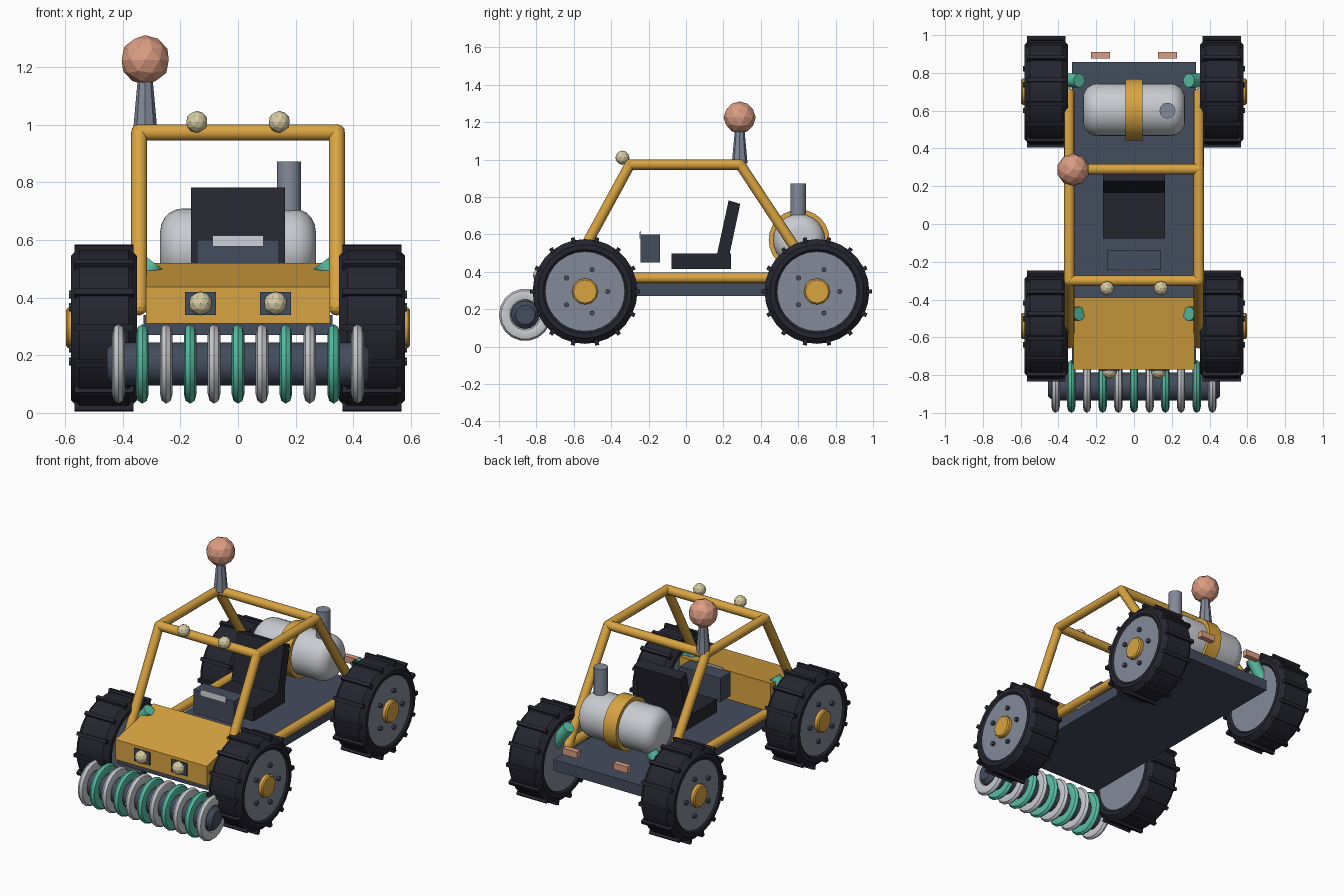
import bpy, bmesh, math
from mathutils import Vector, Matrix

if "Cube" in bpy.data.objects:
    bpy.data.objects.remove(bpy.data.objects["Cube"])


def material(name, hexcode):
    m = bpy.data.materials.new(name)
    rgb = [int(hexcode[i:i + 2], 16) / 255 for i in (0, 2, 4)]
    lin = [c / 12.92 if c <= 0.04045 else ((c + 0.055) / 1.055) ** 2.4 for c in rgb]
    m.diffuse_color = (*lin, 1)
    m.use_nodes = True
    m.node_tree.nodes["Principled BSDF"].inputs["Base Color"].default_value = m.diffuse_color
    return m


YELLOW = material("mustard paint", "D9A441")
SLATE = material("slate metal", "444C5D")
BLACK = material("black rubber", "252530")
STEEL = material("mid grey metal", "838B99")
SILVER = material("pale grey metal", "C8CBD0")
TEAL = material("teal paint", "58BFA5")
SALMON = material("salmon plastic", "DB9C82")
CREAM = material("cream glass", "D6CBA3")


def finish(name, bm, mat, smooth=False):
    bmesh.ops.recalc_face_normals(bm, faces=bm.faces)
    me = bpy.data.meshes.new(name)
    bm.to_mesh(me)
    bm.free()
    me.materials.append(mat)
    ob = bpy.data.objects.new(name, me)
    bpy.context.collection.objects.link(ob)
    if smooth:
        bpy.ops.object.select_all(action='DESELECT')
        ob.select_set(True)
        bpy.context.view_layer.objects.active = ob
        bpy.ops.object.shade_smooth_by_angle(angle=math.radians(35))
    return ob


def box(name, x, y, z, mat):
    """Box from (min, max) ranges."""
    bm = bmesh.new()
    bmesh.ops.create_cube(bm, size=1)
    for v in bm.verts:
        v.co = [r[0] if c < 0 else r[1] for c, r in zip(v.co, (x, y, z))]
    return finish(name, bm, mat)


def prism(name, profile, x0, x1, mat):
    """Side profile (y, z) extruded along x."""
    bm = bmesh.new()
    f = bm.faces.new([bm.verts.new((x0, y, z)) for y, z in profile])
    ext = bmesh.ops.extrude_face_region(bm, geom=[f])["geom"]
    bmesh.ops.translate(bm, vec=(x1 - x0, 0, 0),
                        verts=[g for g in ext if isinstance(g, bmesh.types.BMVert)])
    return finish(name, bm, mat)


def add_rod(bm, a, b, r, r2=None, seg=12):
    a, b = Vector(a), Vector(b)
    rot = (b - a).to_track_quat('Z', 'Y').to_matrix().to_4x4()
    bmesh.ops.create_cone(bm, cap_ends=True, segments=seg, radius1=r,
                          radius2=r if r2 is None else r2, depth=(b - a).length,
                          matrix=Matrix.Translation((a + b) / 2) @ rot)


def rod(name, a, b, r, mat, r2=None, seg=12):
    bm = bmesh.new()
    add_rod(bm, a, b, r, r2, seg)
    return finish(name, bm, mat, True)


def ball(name, c, r, mat, sub=2):
    bm = bmesh.new()
    bmesh.ops.create_icosphere(bm, subdivisions=sub, radius=r, matrix=Matrix.Translation(c))
    return finish(name, bm, mat)


def lathe(name, profile, c, mat, seg=24, closed=False):
    """Profile (x, radius) spun about the x direction through point c."""
    bm = bmesh.new()
    rings = [[bm.verts.new((c[0] + x, c[1] + r * math.cos(2 * math.pi * i / seg),
                            c[2] + r * math.sin(2 * math.pi * i / seg))) for i in range(seg)]
             for x, r in profile]
    pairs = list(zip(rings, rings[1:])) + ([(rings[-1], rings[0])] if closed else [])
    for p, q in pairs:
        for i in range(seg):
            j = (i + 1) % seg
            bm.faces.new((p[i], p[j], q[j], q[i]))
    if not closed:
        bm.faces.new(rings[0])
        bm.faces.new(rings[-1])
    return finish(name, bm, mat, True)


# Wheels: tyre, tread lugs, rim, hub and bolts
def wheel(tag, s, y):
    c = (s * 0.465, y, 0.295)
    lathe(tag + "_tyre", [(-0.105, 0.213), (-0.115, 0.225), (-0.115, 0.25), (-0.085, 0.28),
                          (0.085, 0.28), (0.115, 0.25), (0.115, 0.225), (0.105, 0.213)],
          c, BLACK, 28, closed=True)
    bm = bmesh.new()
    for i in range(14):
        m = (Matrix.Translation(c) @ Matrix.Rotation(2 * math.pi * i / 14, 4, 'X')
             @ Matrix.Translation((0, 0.28, 0)) @ Matrix.Diagonal((0.205, 0.03, 0.022, 1)))
        bmesh.ops.create_cube(bm, size=1, matrix=m)
    finish(tag + "_tread", bm, BLACK)
    lathe(tag + "_rim", [(-0.105, 0.215), (0.105, 0.215)], c, STEEL, 28)
    lathe(tag + "_hub", [(s * 0.09, 0.07), (s * 0.125, 0.07), (s * 0.132, 0.062)], c, YELLOW, 12)
    bm = bmesh.new()
    for i in range(5):
        a = 2 * math.pi * i / 5
        p = Vector((c[0], y + 0.122 * math.cos(a), 0.295 + 0.122 * math.sin(a)))
        add_rod(bm, p + Vector((s * 0.1, 0, 0)), p + Vector((s * 0.122, 0, 0)), 0.014, seg=8)
    finish(tag + "_bolts", bm, SLATE)


for s, side in ((-1, "left"), (1, "right")):
    for y, end in ((-0.54, "front"), (0.70, "rear")):
        wheel(f"{end}_{side}_wheel", s, y)
    # Shock absorbers
    for y, end in ((-0.475, "front"), (0.76, "rear")):
        rod(f"{end}_{side}_shock", (s * 0.40, y, 0.373), (s * 0.29, y, 0.52), 0.037, TEAL)
    # Side tubes of the cage
    path = [(-0.63, 0.367), (-0.30, 0.973), (0.29, 0.973), (0.69, 0.367)]
    pts = [(s * 0.343, y, z) for y, z in path]
    for i, part in enumerate(("front_post", "roof_rail", "rear_post", "sill_rail")):
        rod(f"{side}_{part}", pts[i], pts[(i + 1) % 4], 0.028, YELLOW)
    for i, p in enumerate(pts):
        ball(f"{side}_cage_joint_{i}", p, 0.029, YELLOW)
    # Lamps
    box(f"{side}_headlight_plate", sorted((s * 0.076, s * 0.184)), (-0.779, -0.76), (0.34, 0.42), SLATE)
    ball(f"{side}_headlight", (s * 0.13, -0.778, 0.38), 0.041, CREAM)
    ball(f"{side}_roof_light", (s * 0.143, -0.34, 1.01), 0.038, CREAM)
    box(f"{side}_tail_light", sorted((s * 0.127, s * 0.228)), (0.875, 0.91), (0.42, 0.46), SALMON)

for y, end in ((-0.30, "front"), (0.29, "rear")):
    rod(end + "_roof_bar", (-0.343, y, 0.973), (0.343, y, 0.973), 0.028, YELLOW)

# Floor and sloped bonnet
box("floor_pan", (-0.328, 0.328), (-0.74, 0.857), (0.27, 0.34), SLATE)
prism("bonnet", [(-0.77, 0.31), (-0.39, 0.31), (-0.39, 0.52), (-0.77, 0.437)], -0.32, 0.32, YELLOW)

# Seat and dashboard
box("seat_base", (-0.163, 0.163), (-0.077, 0.24), (0.415, 0.497), BLACK)
prism("seat_back", [(0.165, 0.49), (0.232, 0.49), (0.29, 0.763), (0.228, 0.782)], -0.163, 0.163, BLACK)
box("dashboard", (-0.143, 0.143), (-0.243, -0.14), (0.45, 0.60), SLATE)
prism("dashboard_panel", [(-0.243, 0.577), (-0.250, 0.577), (-0.247, 0.615), (-0.240, 0.615)],
      -0.088, 0.088, SILVER)

# Tank with strap and exhaust pipe
cap = [(0.19 + 0.08 * math.sin(a), 0.06 + 0.08 * math.cos(a))
       for a in [math.pi / 2 * i / 5 for i in range(6)]]
lathe("tank", [(-x, r) for x, r in reversed(cap)] + cap, (0, 0.605, 0.57), SILVER)
lathe("tank_strap", [(-0.046, 0.135), (-0.046, 0.163), (0.046, 0.163), (0.046, 0.135)],
      (0, 0.605, 0.57), YELLOW, 24, closed=True)
rod("exhaust_pipe", (0.177, 0.6, 0.6), (0.177, 0.6, 0.872), 0.042, STEEL)

# Mast with ball
rod("mast", (-0.322, 0.287, 0.98), (-0.322, 0.287, 1.18), 0.042, STEEL, 0.024, 8)
ball("mast_ball", (-0.322, 0.287, 1.225), 0.086, SALMON)

# Front roller with alternating rings
lathe("roller_core", [(-0.455, 0.052), (-0.43, 0.075), (0.43, 0.075), (0.455, 0.052)],
      (0, -0.86, 0.17), SLATE, 16)
ring = [(0.022 * math.cos(a), 0.106 + 0.034 * math.sin(a))
        for a in [math.pi * i / 4 for i in range(8)]]
for i in range(11):
    lathe(f"roller_ring_{i}", ring, (0.083 * (i - 5), -0.86, 0.17),
          TEAL if i % 2 else SILVER, 18, closed=True).data.shade_smooth()
